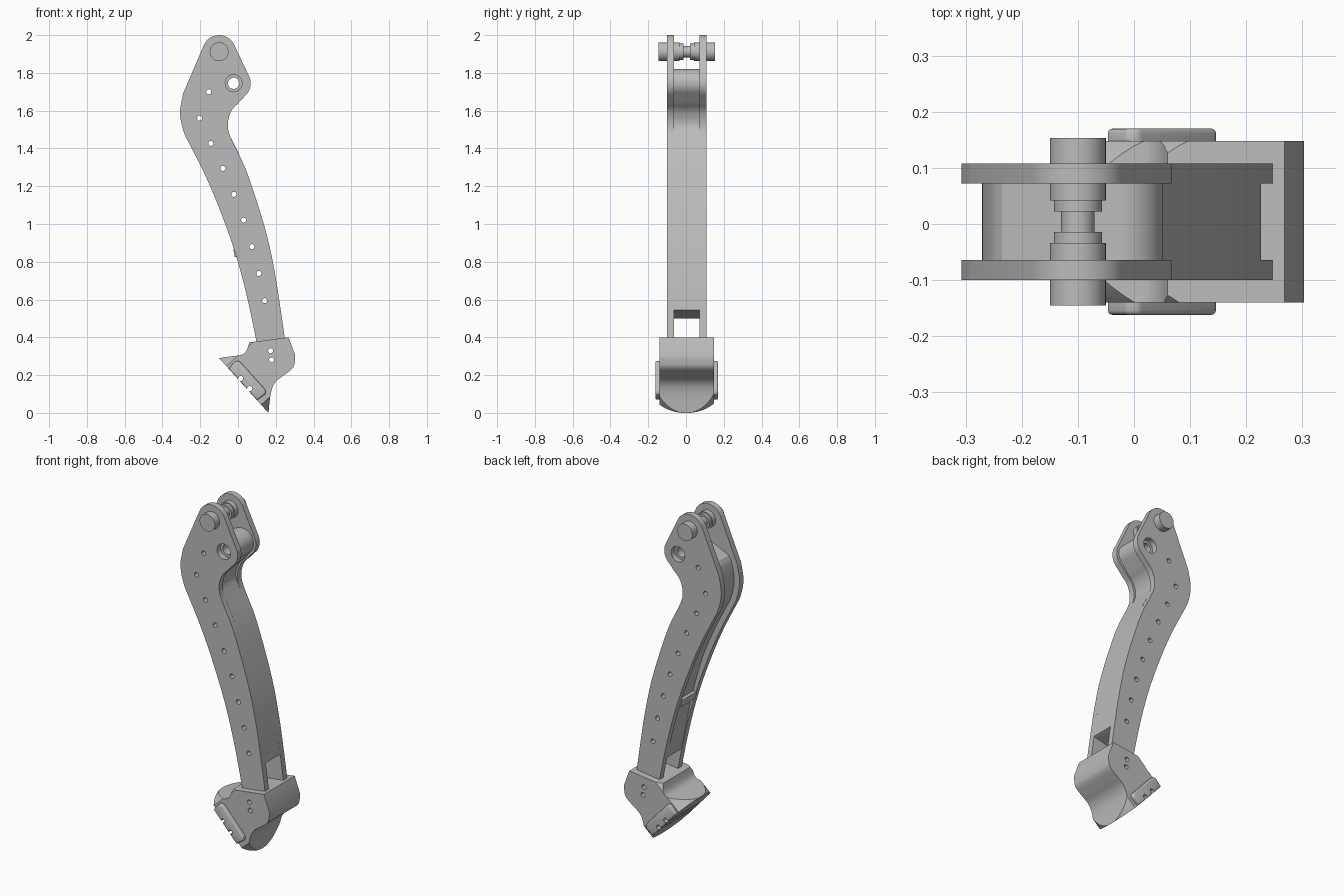
import bpy, bmesh, math
from mathutils import Vector, Matrix

if "Cube" in bpy.data.objects:
    bpy.data.objects.remove(bpy.data.objects["Cube"])

YC = 0.004  # mid plane of the assembly
grey = bpy.data.materials.new("satin grey")
grey.use_nodes = True
grey.diffuse_color = (0.5, 0.5, 0.5, 1)
grey.node_tree.nodes["Principled BSDF"].inputs["Base Color"].default_value = (0.5, 0.5, 0.5, 1)


def finish(bm, name):
    bmesh.ops.recalc_face_normals(bm, faces=bm.faces)
    me = bpy.data.meshes.new(name)
    bm.to_mesh(me)
    bm.free()
    me.materials.append(grey)
    ob = bpy.data.objects.new(name, me)
    bpy.context.collection.objects.link(ob)
    return ob


def activate(ob):
    bpy.ops.object.select_all(action='DESELECT')
    ob.select_set(True)
    bpy.context.view_layer.objects.active = ob


def extrude(name, pts, y0, y1):
    """Side profile (x, z) pulled along y."""
    bm = bmesh.new()
    face = bm.faces.new([bm.verts.new((x, y0, z)) for x, z in pts])
    new = bmesh.ops.extrude_face_region(bm, geom=[face])["geom"]
    bmesh.ops.translate(bm, vec=(0, y1 - y0, 0),
                        verts=[v for v in new if isinstance(v, bmesh.types.BMVert)])
    return finish(bm, name)


def add_rod(bm, x, z, r, y0, y1, seg=32):
    m = Matrix.Translation((x, (y0 + y1) / 2, z)) @ Matrix.Rotation(math.pi / 2, 4, 'X')
    bmesh.ops.create_cone(bm, cap_ends=True, segments=seg, radius1=r, radius2=r,
                          depth=abs(y1 - y0), matrix=m)


def smooth_path(pts, n=5):
    """Catmull-Rom curve through the points."""
    p = [Vector(q) for q in pts]
    p = [2 * p[0] - p[1]] + p + [2 * p[-1] - p[-2]]
    out = []
    for a, b, c, d in zip(p, p[1:], p[2:], p[3:]):
        for i in range(n):
            t = i / n
            out.append(0.5 * (2 * b + (c - a) * t + (2 * a - 5 * b + 4 * c - d) * t * t
                              + (3 * b - a - 3 * c + d) * t ** 3))
    return [tuple(v) for v in out + [p[-2]]]


def arc(cx, cz, r, a0, a1, n=14):
    angles = [math.radians(a0 + (a1 - a0) * i / n) for i in range(n + 1)]
    return [(cx + r * math.cos(a), cz + r * math.sin(a)) for a in angles]


def boolean(ob, cutter, op):
    mod = ob.modifiers.new(op, 'BOOLEAN')
    mod.operation, mod.object, mod.solver = op, cutter, 'EXACT'
    activate(ob)
    bpy.ops.object.modifier_apply(modifier=mod.name)


# Key centres and the two long edges of the limb
PIN, EYE = (-0.1, 1.912), (-0.023, 1.745)
back_edge = [(0.11, 0.32), (0.099, 0.371), (0.051, 0.6), (-0.012, 0.838), (-0.097, 1.077),
             (-0.176, 1.263), (-0.25, 1.41), (-0.288, 1.49), (-0.307, 1.59), (-0.291, 1.69)]
front_edge = [(0.005, 1.643), (-0.036, 1.597), (-0.054, 1.528), (-0.039, 1.459), (0.03, 1.316),
              (0.088, 1.156), (0.152, 0.944), (0.194, 0.748), (0.226, 0.546), (0.247, 0.398),
              (0.255, 0.33)]

# Side plates
outline = (smooth_path(back_edge) + arc(*PIN, 0.088, 158, 22)
           + arc(*EYE, 0.09, 22, -49) + smooth_path(front_edge))
plates = [extrude(n, outline, y0, y0 + 0.036)
          for n, y0 in (("front_side_plate", -0.1), ("back_side_plate", 0.072))]

# Web between the plates, set back on the rear edge, arched at the bottom
inner = [(x + 0.036 * min(1, max(0.1, (z - 0.6) / 0.5)), z) for x, z in back_edge[2:]]
inner = [(0.075, 0.5)] + inner + [(-0.235, 1.73)]
outer = [(x - 0.012 * (z > 1.5), z) for x, z in front_edge[:-2]]
arch = [(0.215, 0.54), (0.17, 0.532), (0.12, 0.515)]
web = extrude("web", smooth_path(inner) + [(-0.15, 1.77)] + arc(*EYE, 0.075, 110, -49)
              + smooth_path(outer) + arch, -0.066, 0.074)

# Small stop on the rear edge of the web
stop = extrude("rear_stop", [(-0.024, 0.865), (-0.018, 0.825), (0.03, 0.82), (0.02, 0.865)],
               -0.066, 0.074)

# Pivot pin: stacked round steps, mirrored about the mid plane
bm = bmesh.new()
steps = [(0.03, 0, 0.02), (0.043, 0.018, 0.04), (0.05, 0.038, 0.07), (0.05, 0.1, 0.149)]
for side in (-1, 1):
    for r, a, b in steps:
        add_rod(bm, *PIN, r, YC + side * a, YC + side * b)
pin = finish(bm, "pivot_pin")

# Foot: saddle profile trimmed to a round sole
HEEL = Vector((-0.1, 0, 0.29))
U = Vector((0.67, 0, -0.742)).normalized()   # heel to toe
N = Vector((-U.z, 0, U.x))                   # away from the sole
saddle = smooth_path([(0.303, 0.285), (0.292, 0.24), (0.245, 0.2), (0.2, 0.165),
                      (0.175, 0.11), (0.161, 0.0)])
heel_top = smooth_path([(-0.1, 0.29), (-0.03, 0.3), (0.02, 0.308), (0.045, 0.33), (0.06, 0.373)])
foot = extrude("foot", heel_top + [(0.268, 0.4), (0.303, 0.305)] + saddle, YC - 0.144, YC + 0.144)
bm = bmesh.new()
frame = Matrix((U, N.cross(U), N)).transposed().to_4x4()
frame.translation = HEEL + U * 0.195
bmesh.ops.create_cone(bm, cap_ends=True, segments=64, radius1=0.196, radius2=0.196,
                      depth=1.2, matrix=frame)
disc = finish(bm, "sole_trimmer")
boolean(foot, disc, 'INTERSECT')

# Arms along both sides of the sole
corners = [(0.075, 0), (0.07, 0.055), (0.085, 0.07), (0.29, 0.07), (0.305, 0.055), (0.3, 0)]
arm_pts = [((HEEL + U * u + N * n).x, (HEEL + U * u + N * n).z) for u, n in corners]
arms = []
for name, s in (("front_sole_arm", -1), ("back_sole_arm", 1)):
    arm = extrude(name, arm_pts, YC + s * 0.125, YC + s * 0.166)
    bev = arm.modifiers.new("soft_edge", 'BEVEL')
    bev.width, bev.segments = 0.008, 3
    activate(arm)
    bpy.ops.object.modifier_apply(modifier=bev.name)
    arms.append(arm)

# Screw holes and the bearing eye
holes = [(-0.155, 1.7), (-0.203, 1.56), (-0.144, 1.427), (-0.08, 1.294), (-0.022, 1.157),
         (0.03, 1.02), (0.073, 0.88), (0.11, 0.738), (0.141, 0.594),
         (0.173, 0.329), (0.178, 0.281), (0.014, 0.182), (0.062, 0.128)]
bm = bmesh.new()
for x, z in holes:
    add_rod(bm, x, z, 0.0135, -0.3, 0.3, 20)
drill = finish(bm, "drill")
for ob in plates + [web, foot] + arms:
    boolean(ob, drill, 'DIFFERENCE')
for name, r, targets in (("eye_bore", 0.03, [web]), ("eye_counterbore", 0.045, plates)):
    bm = bmesh.new()
    add_rod(bm, *EYE, r, -0.3, 0.3)
    bore = finish(bm, name)
    for ob in targets:
        boolean(ob, bore, 'DIFFERENCE')
    bpy.data.objects.remove(bore)
for helper in (drill, disc):
    bpy.data.objects.remove(helper)

# Smooth shading with crisp edges
for ob in plates + [web, stop, pin, foot] + arms:
    activate(ob)
    bpy.ops.object.shade_smooth_by_angle(angle=math.radians(30))
